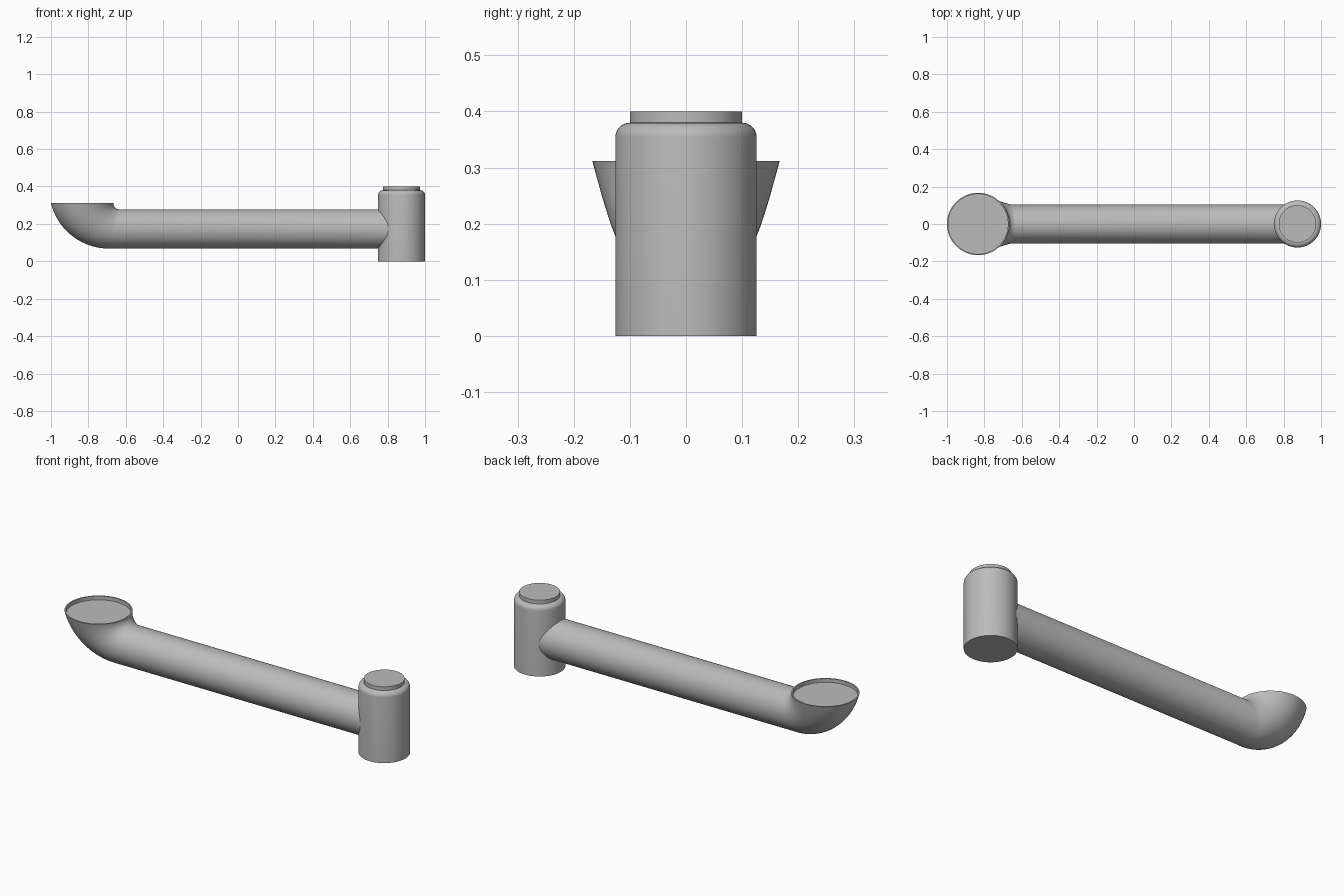
import bpy
import bmesh
from math import sin, cos, pi, radians

cube = bpy.data.objects.get("Cube")
if cube:
    bpy.data.objects.remove(cube, do_unlink=True)

SIDES = 64

grey = bpy.data.materials.new("neutral_grey")
grey.use_nodes = True
colour = (0.5, 0.5, 0.5, 1)
grey.diffuse_color = colour
grey.node_tree.nodes["Principled BSDF"].inputs["Base Color"].default_value = colour


def loft(name, rings):
    """Skin a list of closed rings and cap both ends."""
    bm = bmesh.new()
    loops = [[bm.verts.new(p) for p in ring] for ring in rings]
    for a, b in zip(loops, loops[1:]):
        for i in range(SIDES):
            j = (i + 1) % SIDES
            bm.faces.new((a[i], a[j], b[j], b[i]))
    bm.faces.new(loops[0])
    bm.faces.new(loops[-1])
    bmesh.ops.recalc_face_normals(bm, faces=bm.faces)
    mesh = bpy.data.meshes.new(name)
    bm.to_mesh(mesh)
    bm.free()
    mesh.materials.append(grey)
    obj = bpy.data.objects.new(name, mesh)
    bpy.context.collection.objects.link(obj)
    bpy.ops.object.select_all(action="DESELECT")
    obj.select_set(True)
    bpy.context.view_layer.objects.active = obj
    bpy.ops.object.shade_smooth_by_angle(angle=radians(35))
    return obj


def section(inner, outer, half_width):
    """Ellipse spanning two points in the xz plane."""
    cx, cz = (inner[0] + outer[0]) / 2, (inner[1] + outer[1]) / 2
    dx, dz = (inner[0] - outer[0]) / 2, (inner[1] - outer[1]) / 2
    ring = []
    for i in range(SIDES):
        t = 2 * pi * i / SIDES
        ring.append((cx + dx * cos(t), half_width * sin(t), cz + dz * cos(t)))
    return ring


def turned(name, x, profile):
    """Solid of revolution about a vertical axis."""
    rings = [[(x + r * cos(2 * pi * i / SIDES), r * sin(2 * pi * i / SIDES), z)
              for i in range(SIDES)] for r, z in profile]
    return loft(name, rings)


# Straight tube flowing into a flared, upturned elbow
rings = [section((0.86, 0.278), (0.86, 0.068), 0.105)]
STEPS = 20
for k in range(STEPS + 1):
    s = k / STEPS
    a, b = s * 1.333, s * pi / 2
    inner = (-0.635 - 0.032 * sin(b), 0.312 - 0.034 * cos(b))
    outer = (-0.69 - 0.319 * sin(a), 0.387 - 0.319 * cos(a))
    rings.append(section(inner, outer, 0.105 + 0.062 * s))

# Thin rim and recessed floor of the mouth
for z in (0.312, 0.292):
    rings.append(section((-0.674, z), (-0.993, z), 0.16))
loft("tube_with_flared_mouth", rings)

# Upright post with a rounded shoulder
profile = [(0.126, 0)]
for k in range(9):
    t = k / 8 * pi / 2
    profile.append((0.1 + 0.026 * cos(t), 0.354 + 0.026 * sin(t)))
turned("upright_post", 0.874, profile)

# Raised disc on top of the post
turned("post_cap", 0.874, [(0.1, 0.375), (0.1, 0.4)])
